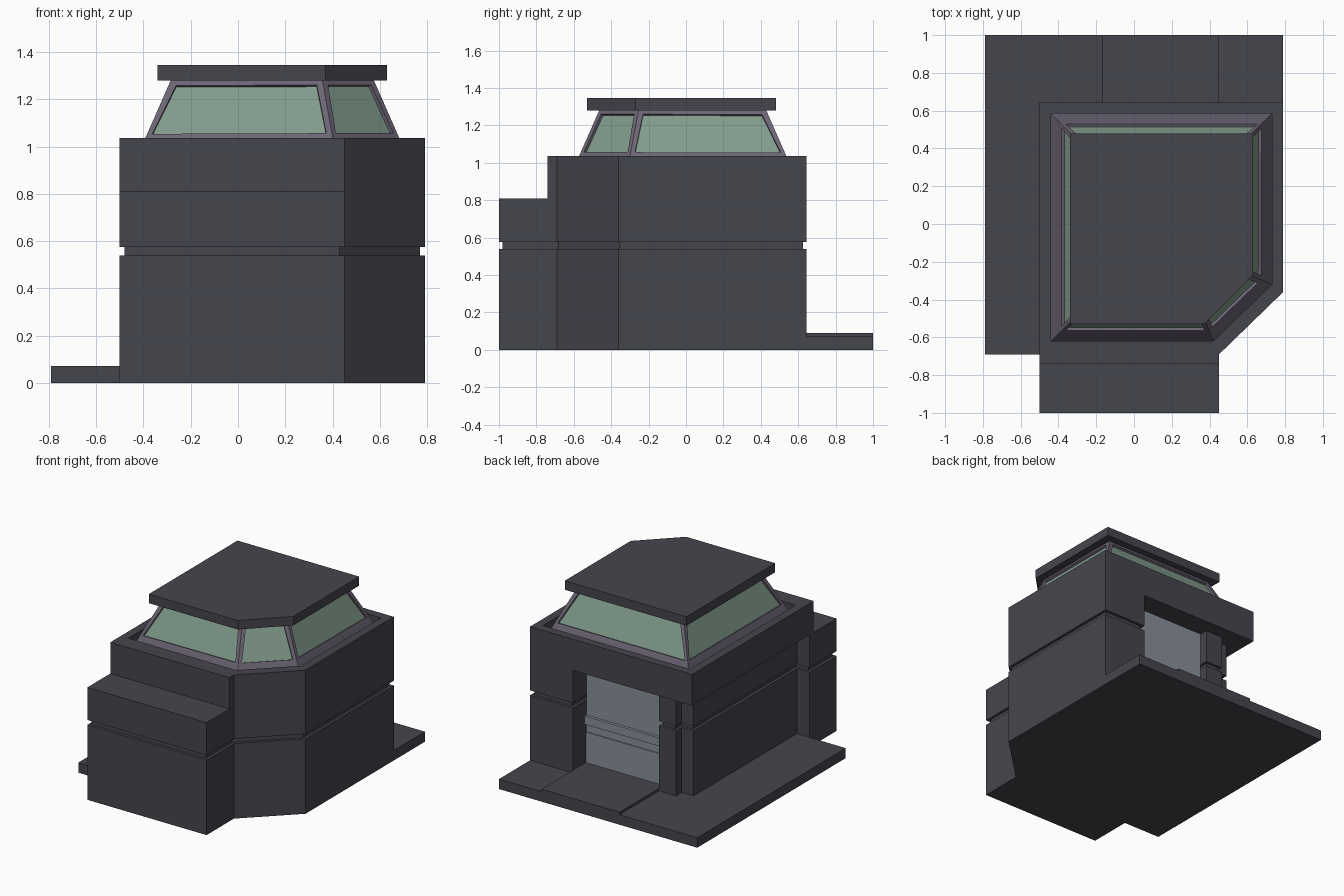
import bpy, bmesh
from mathutils import Vector

if "Cube" in bpy.data.objects:
    bpy.data.objects.remove(bpy.data.objects["Cube"])


def material(name, rgb):
    m = bpy.data.materials.new(name)
    m.diffuse_color = (*rgb, 1)
    m.use_nodes = True
    m.node_tree.nodes["Principled BSDF"].inputs["Base Color"].default_value = m.diffuse_color
    return m


DARK = material("dark_panel", (0.06, 0.06, 0.075))
FRAME = material("window_frame", (0.15, 0.13, 0.18))
GLASS = material("green_glass", (0.22, 0.33, 0.26))
DOOR = material("pale_metal", (0.25, 0.28, 0.33))


def inset(poly, d):
    """Mitred inward offset of a counter-clockwise outline."""
    out = []
    for i, p in enumerate(poly):
        p, a, b = Vector(p), Vector(poly[i - 1]), Vector(poly[(i + 1) % len(poly)])
        e, f = (p - a).normalized(), (b - p).normalized()
        n, m = Vector((-e.y, e.x)), Vector((-f.y, f.x))
        out.append(tuple(p + (n + m) * d / (1 + n.dot(m))))
    return out


def loft(name, rings, mats, glaze_ring=None):
    """Stack (outline, z) rings into a closed solid; optionally cut windows into one band."""
    bm = bmesh.new()
    loops = [[bm.verts.new((x, y, z)) for x, y in poly] for poly, z in rings]
    n = len(loops[0])
    bm.faces.new(loops[0][::-1])
    bm.faces.new(loops[-1])
    panes = []
    for k in range(len(loops) - 1):
        a, b = loops[k], loops[k + 1]
        for i in range(n):
            j = (i + 1) % n
            f = bm.faces.new((a[i], a[j], b[j], b[i]))
            if k == glaze_ring:
                panes.append(f)
    bmesh.ops.recalc_face_normals(bm, faces=bm.faces)
    if panes:
        bmesh.ops.inset_individual(bm, faces=panes, thickness=0.036)
        bmesh.ops.inset_individual(bm, faces=panes, thickness=0.001, depth=-0.016)
        for f in panes:
            f.material_index = 1
    me = bpy.data.meshes.new(name)
    bm.to_mesh(me)
    bm.free()
    for m in mats:
        me.materials.append(m)
    ob = bpy.data.objects.new(name, me)
    bpy.context.collection.objects.link(ob)
    return ob


def box(name, x0, x1, y0, y1, z0, z1, mat):
    rect = [(x0, y0), (x1, y0), (x1, y1), (x0, y1)]
    return loft(name, [(rect, z0), (rect, z1)], [mat])


# Ground slab wrapping the left and back sides, with a raised doorstep
slab = [(-0.79, -0.69), (-0.4, -0.69), (-0.4, 0.47), (0.45, 0.47),
        (0.45, 0.645), (0.79, 0.645), (0.79, 1.0), (-0.79, 1.0)]
loft("ground_slab", [(slab, 0), (slab, 0.072)], [DARK])
box("doorstep", -0.17, 0.45, 0.48, 1.0, 0.072, 0.09, DARK)

# Lower walls with a groove running all round, recessed left side and doorway
low = [(-0.5, -1.0), (0.45, -1.0), (0.45, -0.69), (0.79, -0.36), (0.79, 0.645),
       (0.45, 0.645), (0.45, 0.484), (-0.17, 0.484), (-0.17, 0.55), (-0.305, 0.55),
       (-0.305, 0.484), (-0.4, 0.484), (-0.4, -0.69), (-0.5, -0.69)]
groove = inset(low, 0.02)
loft("lower_walls", [(low, 0), (low, 0.54), (groove, 0.54), (groove, 0.575),
                     (low, 0.575), (low, 0.81)], [DARK])

# Upper walls overhanging the doorway, with a sunken well for the cabin
high = [(-0.5, -0.74), (0.45, -0.74), (0.45, -0.69), (0.79, -0.36),
        (0.79, 0.645), (-0.5, 0.645)]
well = [(-0.44, -0.62), (0.2, -0.62), (0.42, -0.62), (0.73, -0.32),
        (0.73, 0.585), (-0.44, 0.585)]
loft("upper_walls", [(high, 0.81), (high, 1.035), (well, 1.035), (well, 0.92)], [DARK])

# Door with cross band and kick panel
box("door", -0.17, 0.45, 0.46, 0.49, 0.08, 0.81, DOOR)
box("door_band", -0.17, 0.45, 0.49, 0.51, 0.37, 0.43, DOOR)
box("door_kick_panel", -0.17, 0.45, 0.49, 0.498, 0.09, 0.31, DOOR)

# Sloping glazed cabin
base = [well[0]] + well[2:]
loft("glazed_cabin", [(base, 0.92), (inset(base, 0.048), 1.035), (inset(base, 0.158), 1.285)],
     [FRAME, GLASS], glaze_ring=1)

# Flat roof
roof = [(-0.34, -0.53), (0.37, -0.53), (0.63, -0.27), (0.63, 0.48), (-0.34, 0.48)]
loft("flat_roof", [(roof, 1.28), (roof, 1.345)], [DARK])
